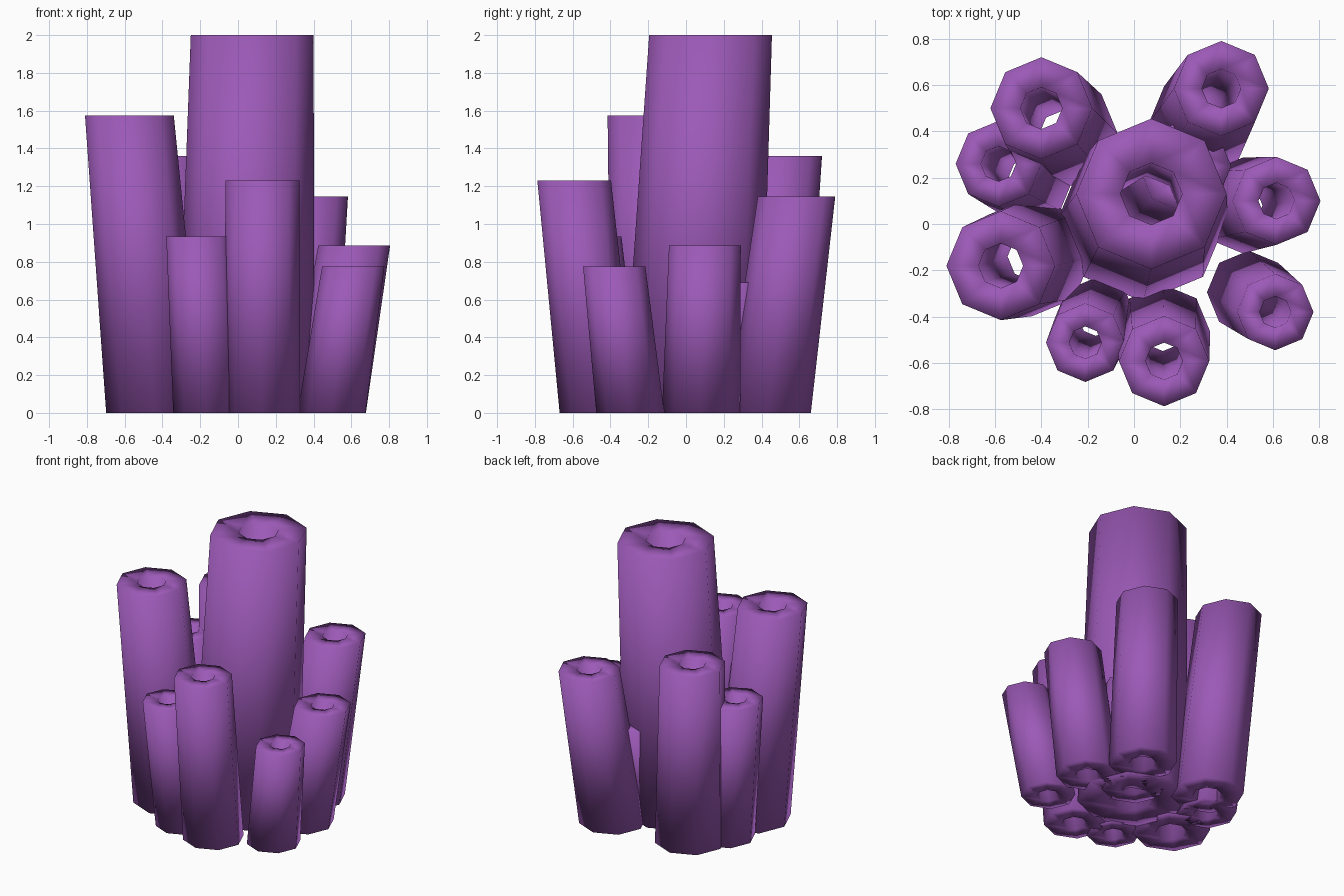
import bpy, bmesh
from math import cos, sin, pi

if "Cube" in bpy.data.objects:
    bpy.data.objects.remove(bpy.data.objects["Cube"])

SIDES = 8
HOLE = 0.41   # hole radius relative to the outer radius

purple = bpy.data.materials.new("purple")
purple.diffuse_color = (0.33, 0.10, 0.47, 1)
purple.use_nodes = True
purple.node_tree.nodes["Principled BSDF"].inputs["Base Color"].default_value = purple.diffuse_color


def tube(name, top, r_top, height, base, r_base):
    """Leaning octagonal tube with level ends and a hole right through."""
    bm = bmesh.new()

    def ring(c, r, z):
        return [bm.verts.new((c[0] + r * cos(2 * pi * i / SIDES),
                              c[1] + r * sin(2 * pi * i / SIDES), z))
                for i in range(SIDES)]

    # outer wall, top rim, inner wall, bottom rim
    rings = [ring(base, r_base, 0), ring(top, r_top, height),
             ring(top, r_top * HOLE, height), ring(base, r_base * HOLE, 0)]
    for k in range(4):
        a, b = rings[k], rings[(k + 1) % 4]
        for i in range(SIDES):
            j = (i + 1) % SIDES
            bm.faces.new((a[i], a[j], b[j], b[i])).smooth = True
    bmesh.ops.recalc_face_normals(bm, faces=bm.faces)
    me = bpy.data.meshes.new(name)
    bm.to_mesh(me)
    bm.free()
    me.materials.append(purple)
    ob = bpy.data.objects.new(name, me)
    bpy.context.collection.objects.link(ob)


# name, top centre, top radius, height, base centre, base radius
tube("main_tube", (0.075, 0.13), 0.325, 2.0, (0.04, 0.03), 0.365)
tube("left_tube", (-0.575, -0.18), 0.235, 1.575, (-0.44, -0.14), 0.258)
tube("back_left_tube", (-0.40, 0.50), 0.22, 1.36, (-0.31, 0.39), 0.24)
tube("small_left_tube", (-0.585, 0.26), 0.185, 1.06, (-0.46, 0.20), 0.20)
tube("back_right_tube", (0.377, 0.585), 0.205, 1.145, (0.29, 0.435), 0.226)
tube("right_tube", (0.615, 0.10), 0.19, 0.885, (0.47, 0.08), 0.207)
tube("front_right_tube", (0.61, -0.38), 0.165, 0.775, (0.495, -0.295), 0.18)
tube("front_tube", (0.13, -0.592), 0.195, 1.23, (0.125, -0.465), 0.204)
tube("small_front_tube", (-0.21, -0.512), 0.17, 0.935, (-0.165, -0.41), 0.178)
tube("short_inner_tube", (0.22, 0.25), 0.20, 0.69, (0.13, 0.15), 0.21)
